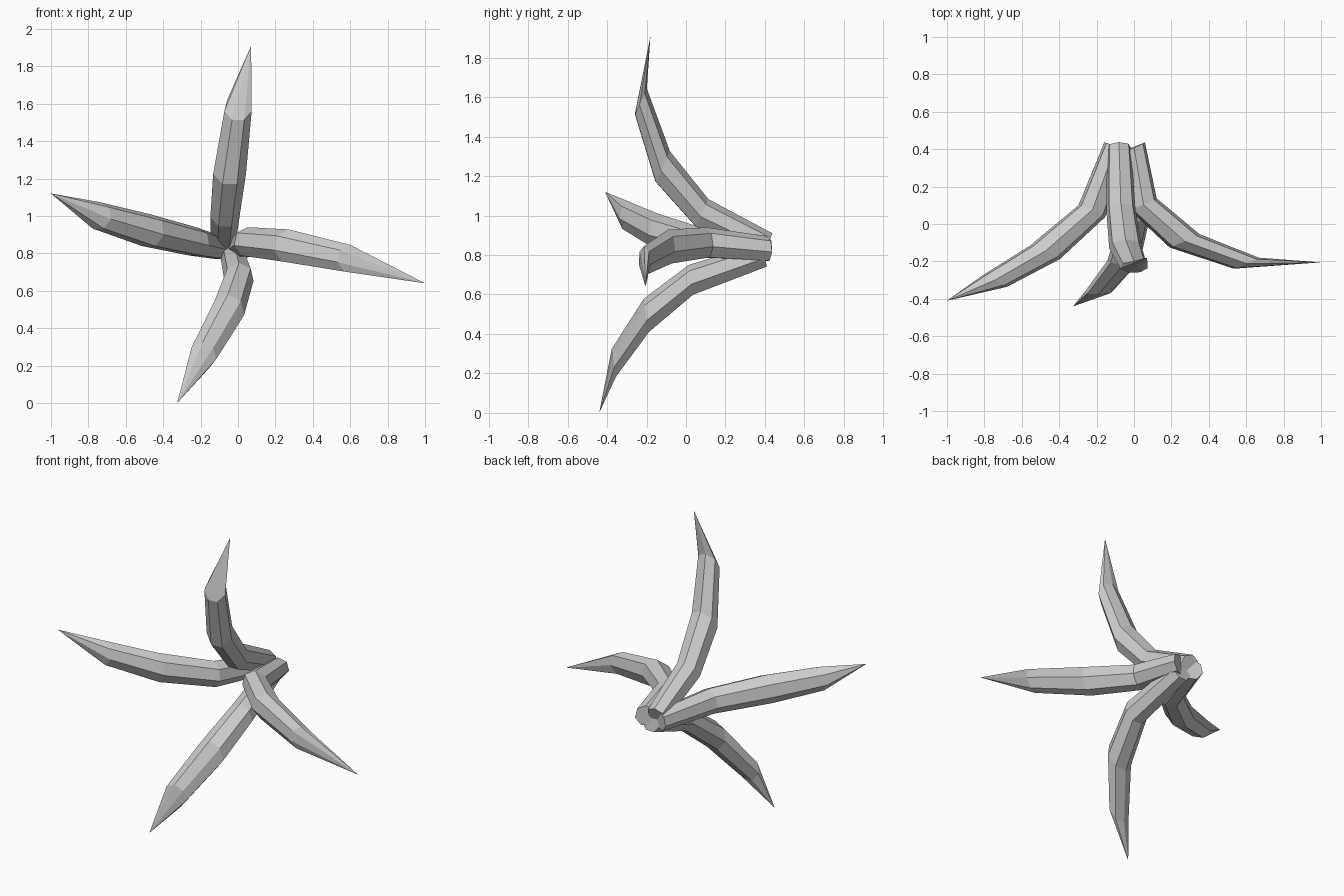
import bpy, bmesh, math
from mathutils import Vector

if "Cube" in bpy.data.objects:
    bpy.data.objects.remove(bpy.data.objects["Cube"])

RADII = (0.066, 0.08, 0.09, 0.075)
SIDES = 7


def spike(name, normal, path):
    """Bent spike: parallel rings sheared along a path, closed base, pointed tip."""
    pts = [Vector(p) for p in path]
    n_axis = Vector(normal).normalized()
    side = Vector((0, 0, 1)).cross(n_axis).normalized()
    up = n_axis.cross(side)
    bm = bmesh.new()
    rings = []
    for p, r in zip(pts, RADII):
        ring = []
        for k in range(SIDES):
            a = 2 * math.pi * (k + 0.5) / SIDES - math.pi / 2  # flat side down
            ring.append(bm.verts.new(p + r * (math.cos(a) * side + math.sin(a) * up)))
        rings.append(ring)
    tip = bm.verts.new(pts[-1])
    bm.faces.new(rings[0])
    for k in range(SIDES):
        n = (k + 1) % SIDES
        for a, b in zip(rings, rings[1:]):
            bm.faces.new((a[k], a[n], b[n], b[k]))
        bm.faces.new((rings[-1][k], rings[-1][n], tip))
    bmesh.ops.recalc_face_normals(bm, faces=bm.faces)
    mesh = bpy.data.meshes.new(name)
    bm.to_mesh(mesh)
    bm.free()
    bpy.context.collection.objects.link(bpy.data.objects.new(name, mesh))


# four spikes fanning out from a shared root at the back
spike("upper_spike", (0.02, -0.9, 0.42),
      [(-0.08, 0.41, 0.85), (-0.07, 0.08, 1.01), (-0.045, -0.12, 1.245),
       (0.0, -0.23, 1.575), (0.07, -0.18, 1.91)])
spike("left_spike", (-0.4, -0.9, 0.08),
      [(-0.10, 0.41, 0.83), (-0.225, 0.07, 0.86), (-0.475, -0.15, 0.92),
       (-0.745, -0.305, 1.0), (-1.0, -0.41, 1.12)])
spike("right_spike", (0.4, -0.91, -0.03),
      [(0.0, 0.41, 0.83), (0.05, 0.105, 0.86), (0.27, -0.09, 0.838),
       (0.6, -0.21, 0.77), (1.0, -0.205, 0.64)])
spike("lower_spike", (0.0, -0.99, -0.15),
      [(-0.03, 0.40, 0.80), (0.005, 0.025, 0.67), (-0.055, -0.20, 0.49),
       (-0.19, -0.365, 0.25), (-0.325, -0.44, 0.0)])
